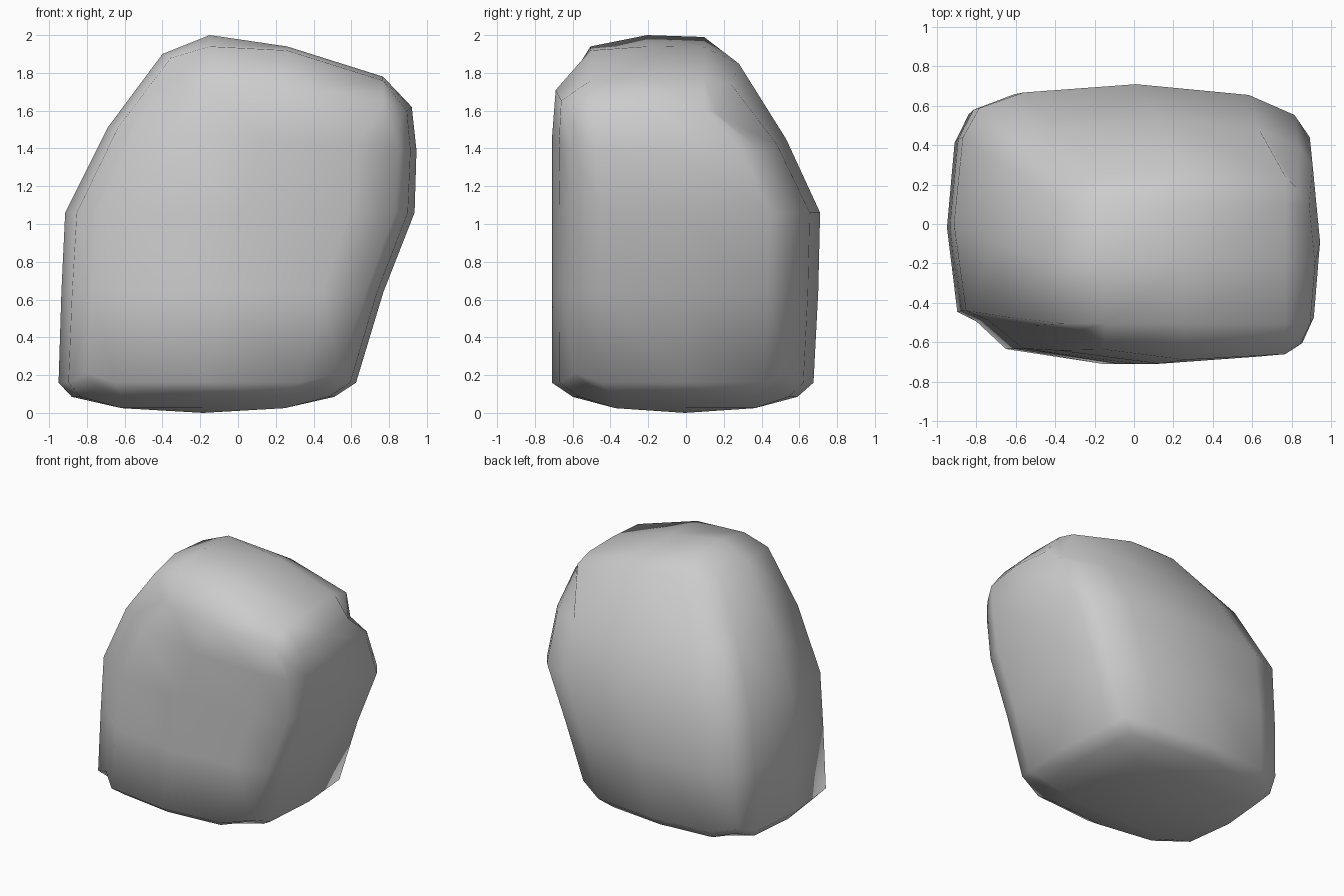
import bpy, bmesh

if "Cube" in bpy.data.objects:
    bpy.data.objects.remove(bpy.data.objects["Cube"])

# Extents of the boulder per layer: left, right, front, back, height
LAYERS = {
    -2: (-0.88, 0.51, -0.60, 0.59, 0.085),
    -1: (-0.95, 0.625, -0.71, 0.675, 0.16),
    -0.5: (-0.935, 0.77, -0.71, 0.70, 0.64),
    0: (-0.915, 0.935, -0.71, 0.71, 1.06),
    1: (-0.69, 0.945, -0.71, 0.53, 1.45),
    2: (-0.40, 0.92, -0.69, 0.28, 2.0),
}
# How far each upright edge reaches towards the full corner (x, y)
CORNERS = {(-1, -1): (0.81, 0.69), (1, -1): (0.89, 0.83),
           (1, 1): (0.87, 0.78), (-1, 1): (0.86, 0.83)}
# Drop of the top from front to back, and from left to right
DROP_Y = {-2: 0.27, -1: 0.06, 0: 0, 1: 0.01, 2: 0.13}
DROP_X = {-2: 0.10, -1: 0, 0: 0.06, 1: 0.22, 2: 0.38}
INNER = 0.62


def sign(n):
    return 1 if n > 0 else -1


def place(i, j, k):
    """Position of grid point i, j on layer k of the boulder."""
    left, right, front, back, z = LAYERS[k]
    u = {0: 0, 1: INNER, 2: 1}[abs(i)]
    v = {0: 0, 1: INNER, 2: 1}[abs(j)]
    corner = abs(i) == abs(j) == 2
    if k == 2 and i == 1:
        u = 0.77
    if i and j:  # round the upright edges
        cu, cv = CORNERS[sign(i), sign(j)]
        if corner:
            u, v = cu, cv
        elif abs(i) == 2:
            u = 1 - 0.35 * (1 - cu)
        elif abs(j) == 2:
            v = 1 - 0.35 * (1 - cv)
    x = (left + right) / 2 + (right - left) / 2 * u * sign(i)
    y = (front + back) / 2 + (back - front) / 2 * v * sign(j)
    if k == -2:  # slightly domed underside
        z = {0: 0.0, 1: 0.025, 2: z}[max(abs(i), abs(j))]
    elif k == 1:
        z -= 0.03 * i
    elif k == 2:  # sloping top
        a, b = DROP_X[i], DROP_Y[j]
        z -= max(a, b) + 0.35 * min(a, b)
    if corner and k < -0.5:
        z += 0.05
    return x, y, z


# Boulder: coarse gridded cube with one extra row, moved into place
bm = bmesh.new()
bmesh.ops.create_cube(bm, size=4)
bmesh.ops.subdivide_edges(bm, edges=bm.edges[:], cuts=3, use_grid_fill=True)
bmesh.ops.bisect_plane(bm, geom=bm.verts[:] + bm.edges[:] + bm.faces[:],
                       plane_co=(0, 0, -0.5), plane_no=(0, 0, 1))
for v in bm.verts:
    v.co = place(round(v.co.x), round(v.co.y), round(2 * v.co.z) / 2)
bmesh.ops.recalc_face_normals(bm, faces=bm.faces[:])
for f in bm.faces:
    f.smooth = True

mesh = bpy.data.meshes.new("boulder")
bm.to_mesh(mesh)
bm.free()
bpy.context.collection.objects.link(bpy.data.objects.new("boulder", mesh))
